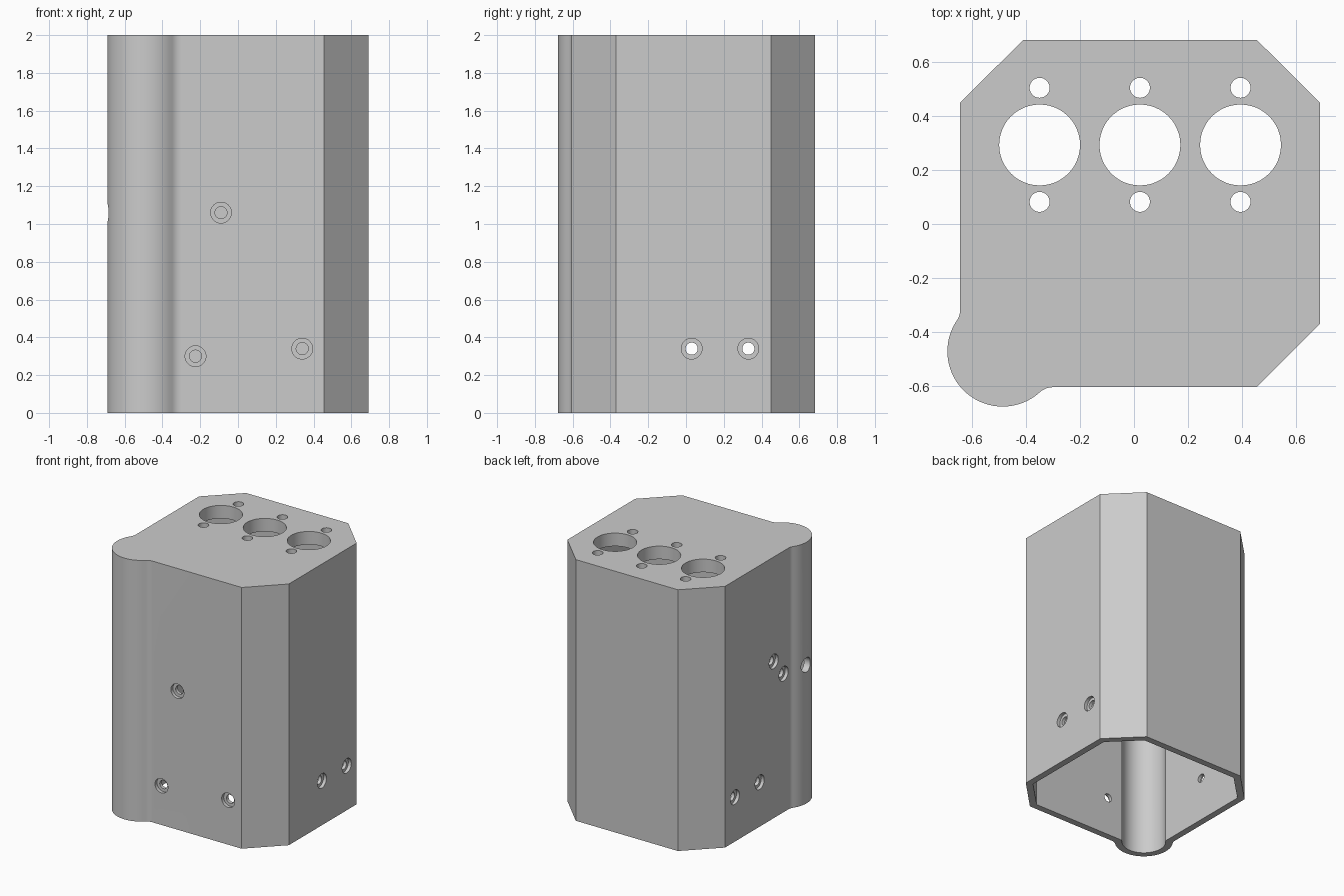
import bpy, bmesh
from math import cos, sin, radians
from mathutils import Vector

cube = bpy.data.objects.get("Cube")
if cube:
    bpy.data.objects.remove(cube, do_unlink=True)

HEIGHT, WALL, TOP = 2.0, 0.05, 0.10
BOSS, BOSS_R = (-0.487, -0.472), 0.205

grey = bpy.data.materials.new("plain grey")
grey.use_nodes = True
grey.diffuse_color = (0.6, 0.6, 0.6, 1)
grey.node_tree.nodes["Principled BSDF"].inputs["Base Color"].default_value = (0.6, 0.6, 0.6, 1)


def arc(centre, r, a0, a1, n):
    angles = [radians(a0 + (a1 - a0) * i / n) for i in range(n + 1)]
    return [(centre[0] + r * cos(a), centre[1] + r * sin(a)) for a in angles]


def prism(name, outline, z0, z1):
    bm = bmesh.new()
    base = bm.faces.new([bm.verts.new((x, y, z0)) for x, y in outline])
    top = bmesh.ops.extrude_face_region(bm, geom=[base])["geom"]
    verts = [g for g in top if isinstance(g, bmesh.types.BMVert)]
    bmesh.ops.translate(bm, verts=verts, vec=(0, 0, z1 - z0))
    bmesh.ops.recalc_face_normals(bm, faces=bm.faces)
    return finish(name, bm)


def cylinder(name, start, end, r):
    start, end = Vector(start), Vector(end)
    axis = end - start
    bm = bmesh.new()
    bmesh.ops.create_cone(bm, cap_ends=True, segments=48, radius1=r, radius2=r, depth=axis.length)
    bmesh.ops.rotate(bm, verts=bm.verts, matrix=axis.to_track_quat("Z", "Y").to_matrix())
    bmesh.ops.translate(bm, verts=bm.verts, vec=(start + end) / 2)
    return finish(name, bm)


def finish(name, bm):
    mesh = bpy.data.meshes.new(name)
    bm.to_mesh(mesh)
    bm.free()
    mesh.materials.append(grey)
    obj = bpy.data.objects.new(name, mesh)
    bpy.context.collection.objects.link(obj)
    return obj


def cut(target, cutter):
    cutter.hide_render = True
    mod = target.modifiers.new("cut", "BOOLEAN")
    mod.operation, mod.solver, mod.object = "DIFFERENCE", "EXACT", cutter
    bpy.context.view_layer.objects.active = target
    bpy.ops.object.modifier_apply(modifier=mod.name)
    bpy.data.objects.remove(cutter, do_unlink=True)


# Outer shell: chamfered box with a round corner column blended in by fillets
outer = [(0.455, -0.605), (0.69, -0.37), (0.69, 0.45), (0.455, 0.683), (-0.41, 0.683), (-0.645, 0.45)]
outer += arc((-0.71, -0.32), 0.065, 0, -34.3, 6)
outer += arc(BOSS, BOSS_R, 145.7, 312, 32)[1:-1]
outer += arc((-0.30, -0.679), 0.074, 132, 90, 6)
housing = prism("housing", outer, 0, HEIGHT)

# Hollow, open at the bottom
inner = [(0.434, -0.555), (0.64, -0.35), (0.64, 0.43), (0.434, 0.633), (-0.39, 0.633), (-0.595, 0.43)]
inner += arc(BOSS, BOSS_R - WALL, 134, 328, 36)
cut(housing, prism("hollow", inner, -0.1, HEIGHT - TOP))

# Three large openings in the top, each with a pair of screw holes
for x in (-0.35, 0.022, 0.395):
    for y, r in ((0.293, 0.15), (0.505, 0.037), (0.082, 0.037)):
        cut(housing, cylinder("top_hole", (x, y, HEIGHT - 0.2), (x, y, HEIGHT + 0.1), r))


def counterbore(point, outward):
    p, d = Vector(point), Vector(outward)
    cut(housing, cylinder("screw_hole", p - d * 0.09, p + d * 0.05, 0.032))
    cut(housing, cylinder("screw_recess", p - d * 0.025, p + d * 0.05, 0.055))


# Counterbored screw holes in the walls
for x, z in ((-0.09, 1.06), (-0.225, 0.30), (0.34, 0.34)):
    counterbore((x, -0.605, z), (0, -1, 0))
for y in (0.03, 0.33):
    counterbore((0.69, y, 0.34), (1, 0, 0))
for y, z in ((0.03, 0.34), (0.33, 0.34), (-0.14, 1.2), (-0.26, 1.06)):
    counterbore((-0.645, y, z), (-1, 0, 0))

# Plain hole into the corner column
cut(housing, cylinder("column_hole", (-0.8, -0.47, 1.06), (-0.55, -0.47, 1.06), 0.055))

bpy.ops.object.select_all(action="DESELECT")
housing.select_set(True)
bpy.context.view_layer.objects.active = housing
bpy.ops.object.shade_smooth_by_angle(angle=radians(30))
